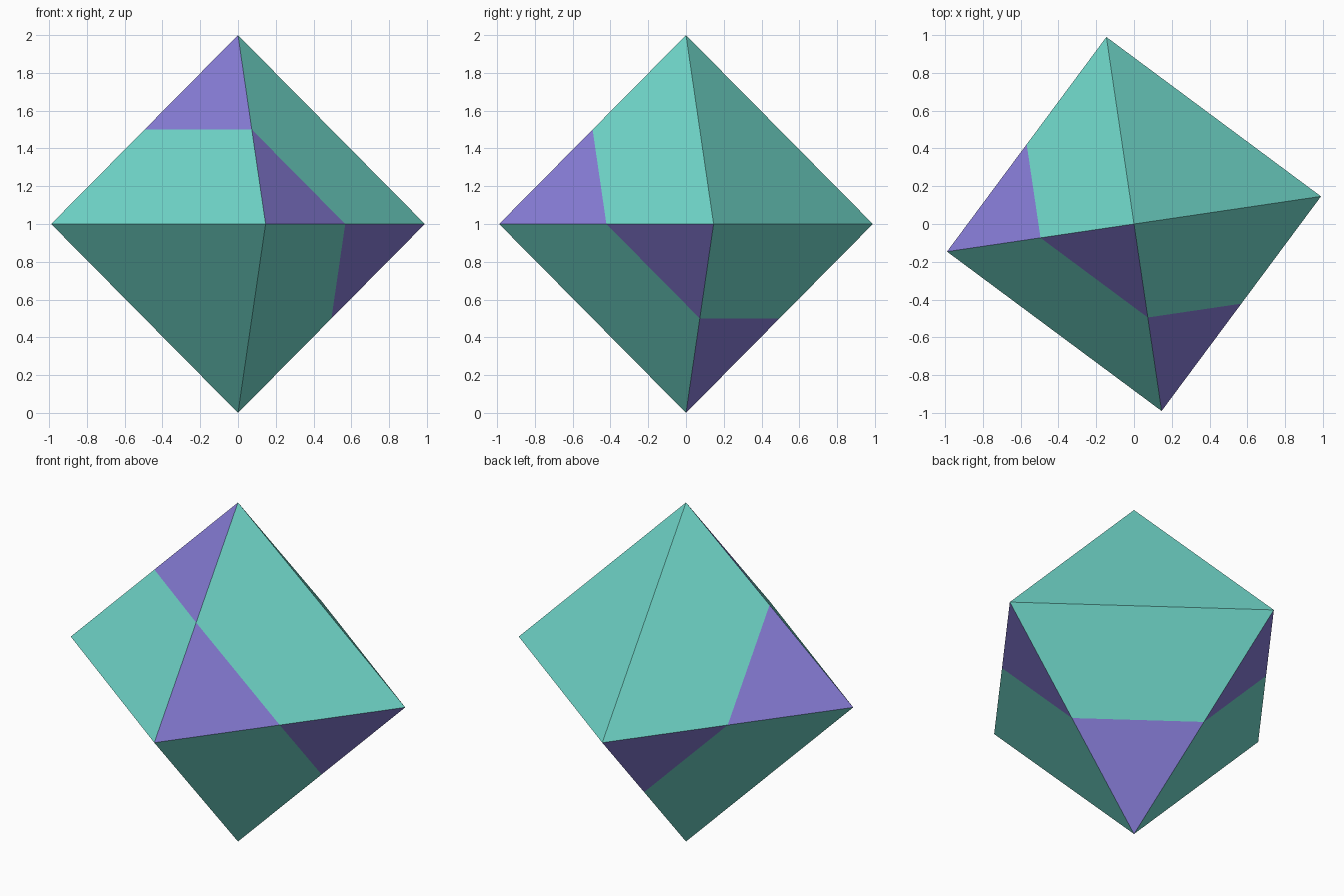
import bpy, bmesh, math
from mathutils import Matrix, Vector

if "Cube" in bpy.data.objects:
    bpy.data.objects.remove(bpy.data.objects["Cube"])


def material(name, rgb):
    m = bpy.data.materials.new(name)
    m.diffuse_color = (*rgb, 1)
    m.use_nodes = True
    m.node_tree.nodes["Principled BSDF"].inputs["Base Color"].default_value = m.diffuse_color
    return m


# Octahedron: hull of the six axis points
bm = bmesh.new()
for axis in range(3):
    for sign in (-1, 1):
        p = Vector((0, 0, 0))
        p[axis] = sign
        bm.verts.new(p)
bmesh.ops.convex_hull(bm, input=bm.verts[:])

# Hexagonal seam midway between two opposite faces
bmesh.ops.bisect_plane(bm, geom=bm.verts[:] + bm.edges[:] + bm.faces[:],
                       plane_co=(0, 0, 0), plane_no=(1, 1, 1))
bmesh.ops.recalc_face_normals(bm, faces=bm.faces[:])

# The six small corner triangles beside the seam are purple
for f in bm.faces:
    f.material_index = 1 if f.calc_area() < 0.4 else 0

# Slight turn about z, standing on its lower point
bm.transform(Matrix.Translation((0, 0, 1)) @ Matrix.Rotation(math.radians(8.4), 4, 'Z'))

mesh = bpy.data.meshes.new("octahedron")
bm.to_mesh(mesh)
bm.free()
mesh.materials.append(material("teal", (0.16, 0.67, 0.58)))
mesh.materials.append(material("purple", (0.24, 0.20, 0.67)))
bpy.context.collection.objects.link(bpy.data.objects.new("octahedron", mesh))
